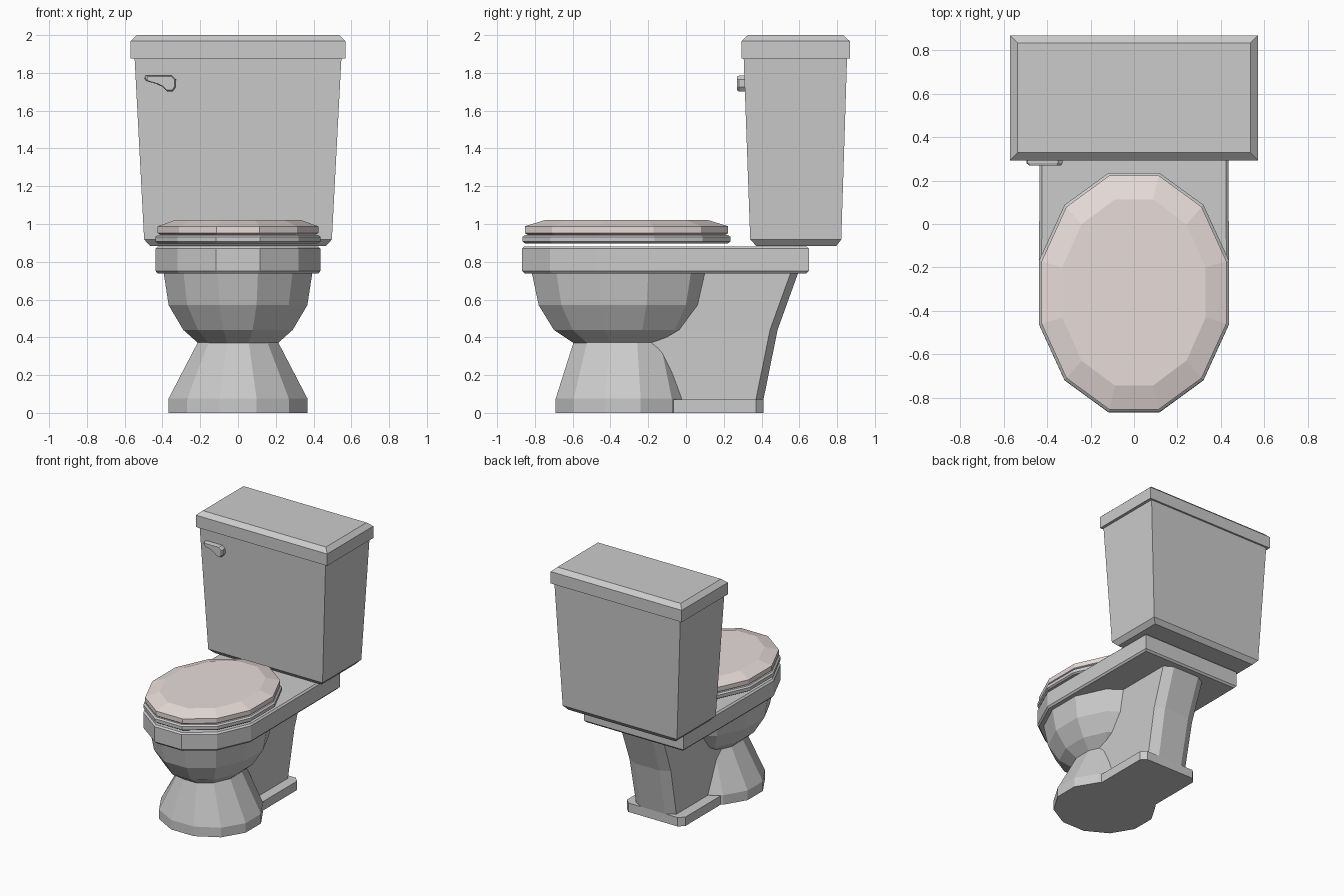
import bpy, bmesh
from math import sin, cos, radians

if "Cube" in bpy.data.objects:
    bpy.data.objects.remove(bpy.data.objects["Cube"])

CY = -0.315   # centre of the seat oval


def loft(name, rings):
    """Closed flat-shaded solid through rings with equal point counts."""
    bm = bmesh.new()
    rows = [[bm.verts.new(p) for p in ring] for ring in rings]
    n = len(rows[0])
    for a, b in zip(rows, rows[1:]):
        for i in range(n):
            j = (i + 1) % n
            bm.faces.new((a[i], a[j], b[j], b[i]))
    bm.faces.new(rows[0][::-1])
    bm.faces.new(rows[-1])
    bmesh.ops.recalc_face_normals(bm, faces=bm.faces)
    mesh = bpy.data.meshes.new(name)
    bm.to_mesh(mesh)
    bm.free()
    obj = bpy.data.objects.new(name, mesh)
    bpy.context.collection.objects.link(obj)
    return obj


def oval(z, hx, hy, cy=CY, steps=range(12)):
    """Twelve-sided oval given by its half extents."""
    k = cos(radians(15))
    return [(hx / k * cos(radians(15 + 30 * i)),
             cy + hy / k * sin(radians(15 + 30 * i)), z) for i in steps]


def box(z, hx, y0, y1):
    return [(-hx, y0, z), (hx, y0, z), (hx, y1, z), (-hx, y1, z)]


def back_block(z, hx, y0, y1, cx, cy):
    """Rectangle with both rear corners cut."""
    return [(-hx, y0, z), (hx, y0, z), (hx, y1 - cy, z), (hx - cx, y1, z),
            (-hx + cx, y1, z), (-hx, y1 - cy, z)]


def rim_ring(z, inset):
    """Oval front half running straight to a square back."""
    front = oval(z, 0.437 - inset, 0.552 - inset, steps=range(-6, 0))
    w = 0.437 - inset
    return front + [(w, -0.165, z), (w - 0.005, 0.65 - inset, z),
                    (-w + 0.005, 0.65 - inset, z), (-w, -0.165, z)]


# Pedestal, foot plate and rear column
loft("pedestal", [oval(0, 0.368, 0.355, -0.335), oval(0.075, 0.368, 0.355, -0.335),
                  oval(0.375, 0.212, 0.265, -0.33)])
loft("foot_plate", [back_block(z, 0.255, -0.3, 0.41, 0.04, 0.04) for z in (0, 0.07)])
loft("rear_column", [back_block(z, w, -0.3, y, 0.07, 0.04) for z, w, y in
                     ((0.06, 0.175, 0.408), (0.44, 0.18, 0.485), (0.75, 0.185, 0.597))])

# Bowl and rim
loft("bowl", [oval(z, hx, hy, -0.33) for z, hx, hy in
              ((0.37, 0.212, 0.265), (0.44, 0.29, 0.37), (0.57, 0.367, 0.45), (0.75, 0.395, 0.488))])
loft("rim", [rim_ring(z, d) for z, d in
             ((0.738, 0.012), (0.752, 0), (0.87, 0), (0.882, 0.012))])

# Seat and lid
loft("seat", [oval(z, 0.437 - d, 0.55 - d) for z, d in
              ((0.898, 0.012), (0.907, 0), (0.932, 0), (0.942, 0.012))])
lid = loft("lid", [oval(z, hx, hy) for z, hx, hy in
                   ((0.943, 0.41, 0.525), (0.952, 0.425, 0.538),
                    (0.988, 0.425, 0.538), (1.022, 0.33, 0.428))])
mat = bpy.data.materials.new("lid_tint")
mat.diffuse_color = (0.8, 0.72, 0.7, 1)
mat.use_nodes = True
mat.node_tree.nodes["Principled BSDF"].inputs["Base Color"].default_value = mat.diffuse_color
lid.data.materials.append(mat)

# Tank and tank cover
loft("tank", [box(0.883, 0.465, 0.373, 0.795), box(0.918, 0.497, 0.34, 0.822),
              box(1.89, 0.548, 0.305, 0.853)])
loft("tank_cover", [box(1.875, 0.57, 0.293, 0.867), box(1.968, 0.57, 0.293, 0.867),
                    box(2.0, 0.535, 0.328, 0.832)])

# Flush handle
outline = [(-0.49, 1.785), (-0.35, 1.785), (-0.328, 1.765), (-0.328, 1.725),
           (-0.345, 1.702), (-0.375, 1.702), (-0.4, 1.727), (-0.43, 1.742),
           (-0.485, 1.757), (-0.495, 1.77)]
loft("flush_handle", [[(mx + (x - mx) * s, y, mz + (z - mz) * s) for x, z in outline]
                      for y, s, mx, mz in ((0.33, 1, 0, 0), (0.28, 1, 0, 0), (0.27, 0.88, -0.39, 1.755))])
